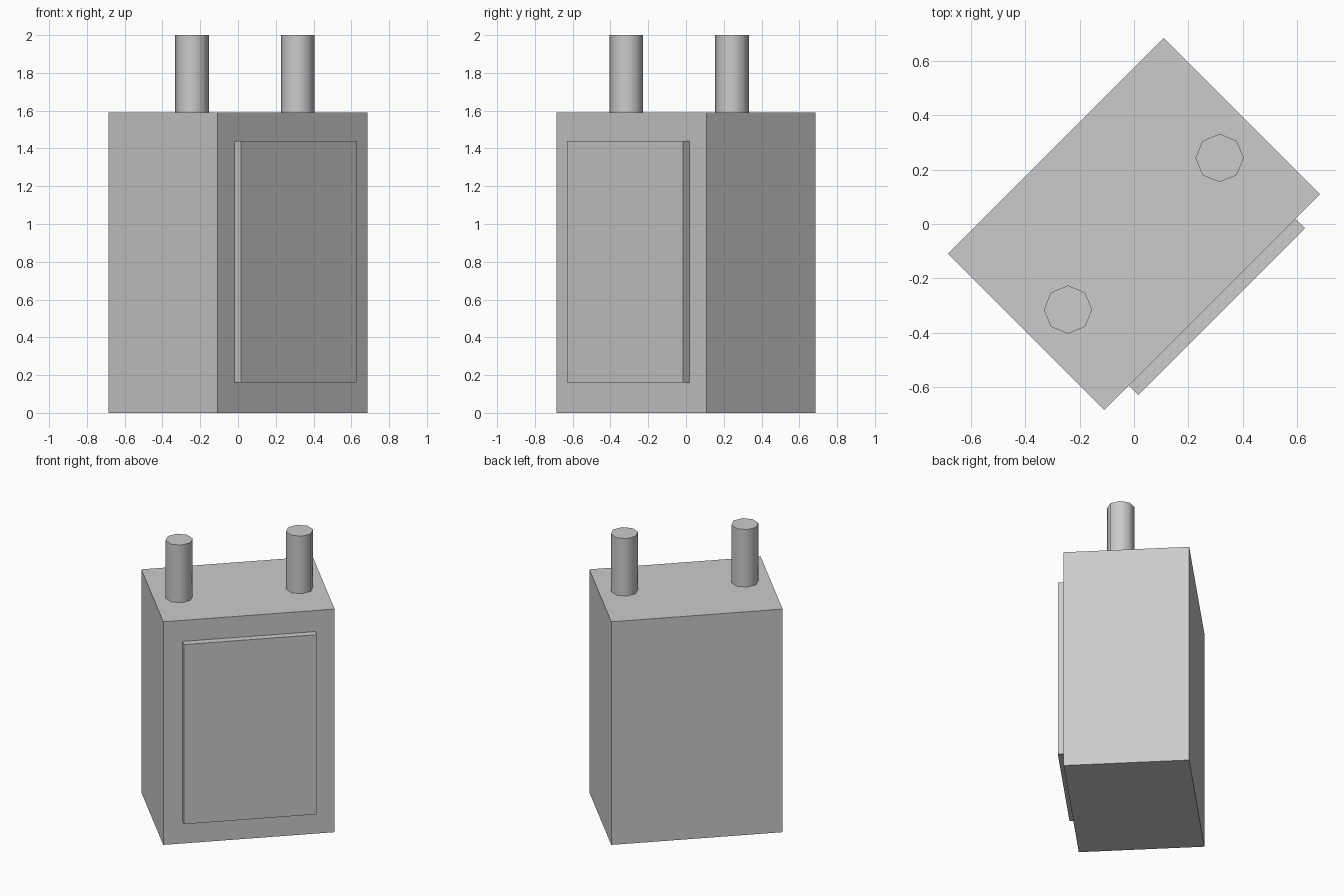
import bpy
import math

cube = bpy.data.objects.get("Cube")
if cube:
    bpy.data.objects.remove(cube, do_unlink=True)

grey = bpy.data.materials.new("plain_grey")
grey.use_nodes = True
grey.diffuse_color = (0.6, 0.6, 0.6, 1)
grey.node_tree.nodes["Principled BSDF"].inputs["Base Color"].default_value = (0.6, 0.6, 0.6, 1)

# Everything is laid out along the case's own axes, then turned as a whole
TURN = math.radians(45)
HALF_LENGTH, HALF_DEPTH, CASE_TOP = 0.562, 0.407, 1.59


def place(x, y, z):
    c, s = math.cos(TURN), math.sin(TURN)
    return (x * c - y * s, x * s + y * c, z)


def box(name, x, y, z):
    """Box from (low, high) ranges along the case's axes."""
    ranges = (x, y, z)
    bpy.ops.mesh.primitive_cube_add(
        size=1, location=place(*[(a + b) / 2 for a, b in ranges]), rotation=(0, 0, TURN))
    obj = bpy.context.object
    obj.name = name
    obj.scale = [b - a for a, b in ranges]
    bpy.ops.object.transform_apply(location=False, rotation=False, scale=True)
    obj.data.materials.append(grey)


# Main case and the raised panel on its front
box("case", (-HALF_LENGTH, HALF_LENGTH), (-HALF_DEPTH, HALF_DEPTH), (0, CASE_TOP))
box("front_panel", (-0.435, 0.435), (-0.456, -HALF_DEPTH), (0.16, 1.44))

# Two eight-sided posts on top, smooth around and sharp at the caps
for side, name in ((-1, "right_post"), (1, "left_post")):
    bpy.ops.mesh.primitive_cylinder_add(
        vertices=8, radius=0.089, depth=2 - CASE_TOP,
        location=place(side * 0.395, -0.051, (2 + CASE_TOP) / 2), rotation=(0, 0, TURN))
    post = bpy.context.object
    post.name = name
    post.data.materials.append(grey)
    bpy.ops.object.shade_smooth_by_angle(angle=math.radians(60))
